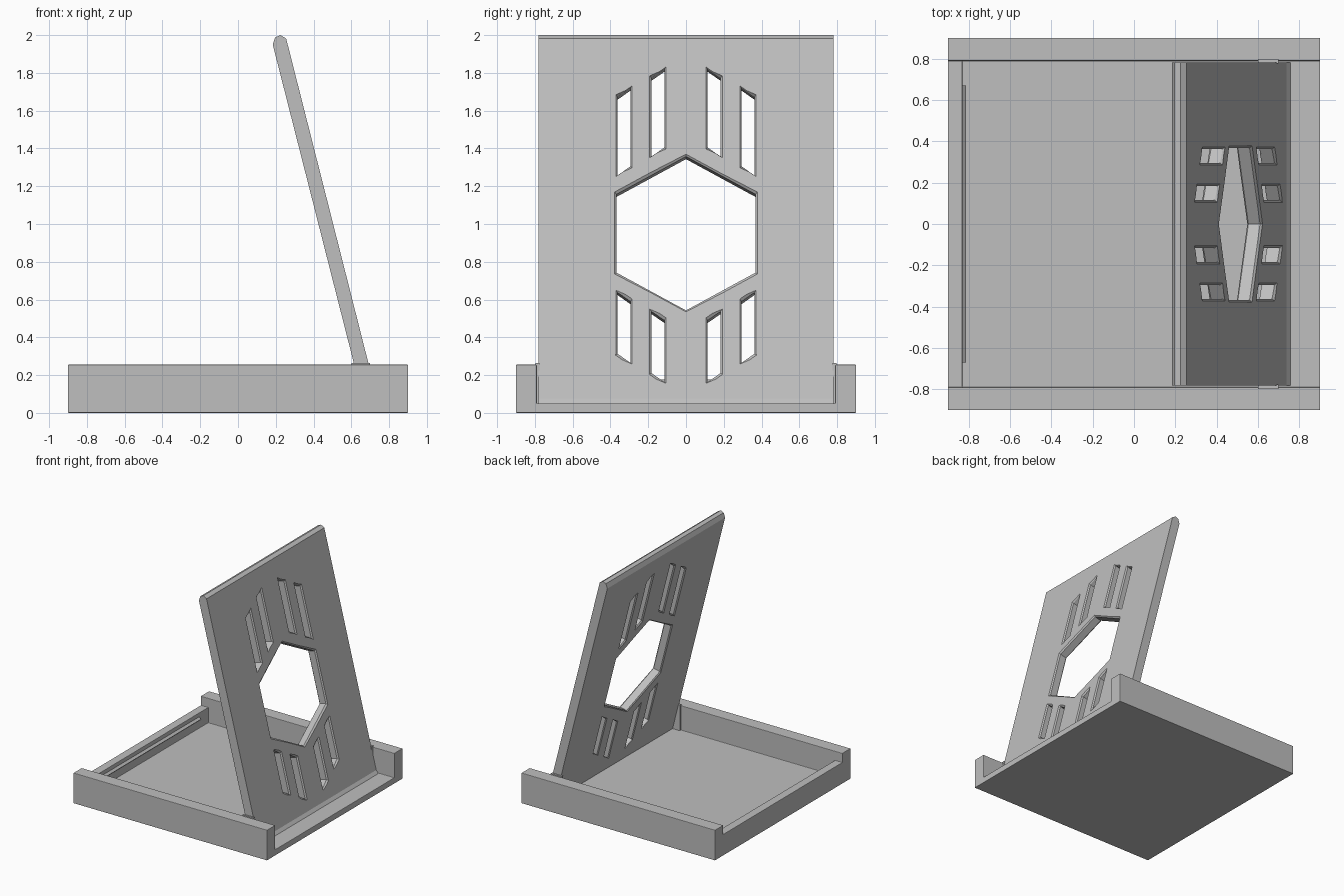
import bpy, bmesh
from mathutils import Vector

if "Cube" in bpy.data.objects:
    bpy.data.objects.remove(bpy.data.objects["Cube"], do_unlink=True)

grey = bpy.data.materials.new("plain grey")
grey.use_nodes = True
GREY = (0.52, 0.52, 0.52, 1)
grey.diffuse_color = GREY
grey.node_tree.nodes["Principled BSDF"].inputs["Base Color"].default_value = GREY


def finish(bm, name, helper=False):
    bmesh.ops.recalc_face_normals(bm, faces=bm.faces)
    mesh = bpy.data.meshes.new(name)
    bm.to_mesh(mesh)
    bm.free()
    obj = bpy.data.objects.new(name, mesh)
    bpy.context.collection.objects.link(obj)
    mesh.materials.append(grey)
    if helper:
        obj.hide_render = True
        obj.hide_set(True)
    return obj


def add_box(bm, low, high):
    low, high = Vector(low), Vector(high)
    verts = bmesh.ops.create_cube(bm, size=1)["verts"]
    for v in verts:
        v.co = (low + high) / 2 + v.co * (high - low)


def add_loft(bm, rings):
    """Closed solid through rings with equal point counts."""
    rings = [[bm.verts.new(p) for p in ring] for ring in rings]
    n = len(rings[0])
    for a, b in zip(rings, rings[1:]):
        for i in range(n):
            j = (i + 1) % n
            bm.faces.new((a[i], a[j], b[j], b[i]))
    bm.faces.new(rings[0][::-1])
    bm.faces.new(rings[-1])


def cut(obj, cutter):
    mod = obj.modifiers.new("cut", "BOOLEAN")
    mod.operation = "DIFFERENCE"
    mod.solver = "EXACT"
    mod.object = cutter


# Tray: block hollowed out, open on one side, with a lower lip opposite
bm = bmesh.new()
add_box(bm, (-0.9, -0.9, 0), (0.9, 0.9, 0.255))
tray = finish(bm, "tray")
bm = bmesh.new()
add_box(bm, (-0.83, -0.79, 0.05), (1, 0.79, 0.4))
cut(tray, finish(bm, "tray_recess_cutter", True))
bm = bmesh.new()
add_box(bm, (-1, -0.79, 0.178), (-0.7, 0.79, 0.4))
cut(tray, finish(bm, "lip_cutter", True))
bevel = tray.modifiers.new("soft edges", "BEVEL")
bevel.width = 0.009
bevel.segments = 2
bevel.limit_method = "ANGLE"

# Snap ridge inside the lip
bm = bmesh.new()
add_loft(bm, [[(-0.835, y, 0.11), (-0.812, y, 0.13), (-0.835, y, 0.15)]
              for y in (-0.67, 0.67)])
finish(bm, "lip_ridge")

# Leaning panel
SLOPE, FOOT, THICK = 0.253, 0.757, 0.078
profile = [(0.67, 0.04), (0.757, 0.04), (0.757, 0.05), (0.738, 0.075),
           (0.255, 1.982), (0.225, 2.0), (0.197, 1.988), (0.184, 1.95)]
bm = bmesh.new()
add_loft(bm, [[(x, y, z) for x, z in profile] for y in (-0.782, 0.782)])
panel = finish(bm, "panel")

# Openings cut square to the panel, chamfered on both faces
normal = Vector((1, 0, SLOPE)).normalized()
CHAMFER = 0.01
sections = [(CHAMFER, CHAMFER), (-CHAMFER, -CHAMFER),
            (CHAMFER - THICK, -CHAMFER), (-THICK - CHAMFER, CHAMFER)]


def sign(v):
    return (v > 0.001) - (v < -0.001)


def add_opening(bm, outline):
    cy = sum(p[0] for p in outline) / len(outline)
    cz = sum(p[1] for p in outline) / len(outline)
    rings = []
    for depth, grow in sections:
        ring = []
        for y, z in outline:
            y2, z2 = y + grow * sign(y - cy), z + grow * sign(z - cz)
            ring.append(Vector((FOOT - SLOPE * z2, y2, z2)) + normal * depth)
        rings.append(ring)
    add_loft(bm, rings)


bm = bmesh.new()
add_opening(bm, [(0, 1.37), (0.378, 1.17), (0.378, 0.735),
                 (0, 0.535), (-0.378, 0.735), (-0.378, 1.17)])
# inner y, outer y, then bottom and top heights at the outer side, slant
slots = [(0.285, 0.372, 1.25, 1.685, 0.047), (0.105, 0.193, 1.35, 1.785, 0.047),
         (0.285, 0.372, 0.305, 0.65, -0.047), (0.105, 0.193, 0.203, 0.55, -0.047)]
for inner, outer, bottom, top, slant in slots:
    for s in (-1, 1):
        add_opening(bm, [(s * outer, bottom), (s * inner, bottom + slant),
                         (s * inner, top + slant), (s * outer, top)])
cut(panel, finish(bm, "openings_cutter", True))

# Small tabs holding the panel against the rails
for s, name in ((-1, "right_tab"), (1, "left_tab")):
    bm = bmesh.new()
    ys = sorted((s * 0.775, s * 0.797))
    add_box(bm, (0.6, ys[0], 0.04), (0.7, ys[1], 0.265))
    finish(bm, name)
